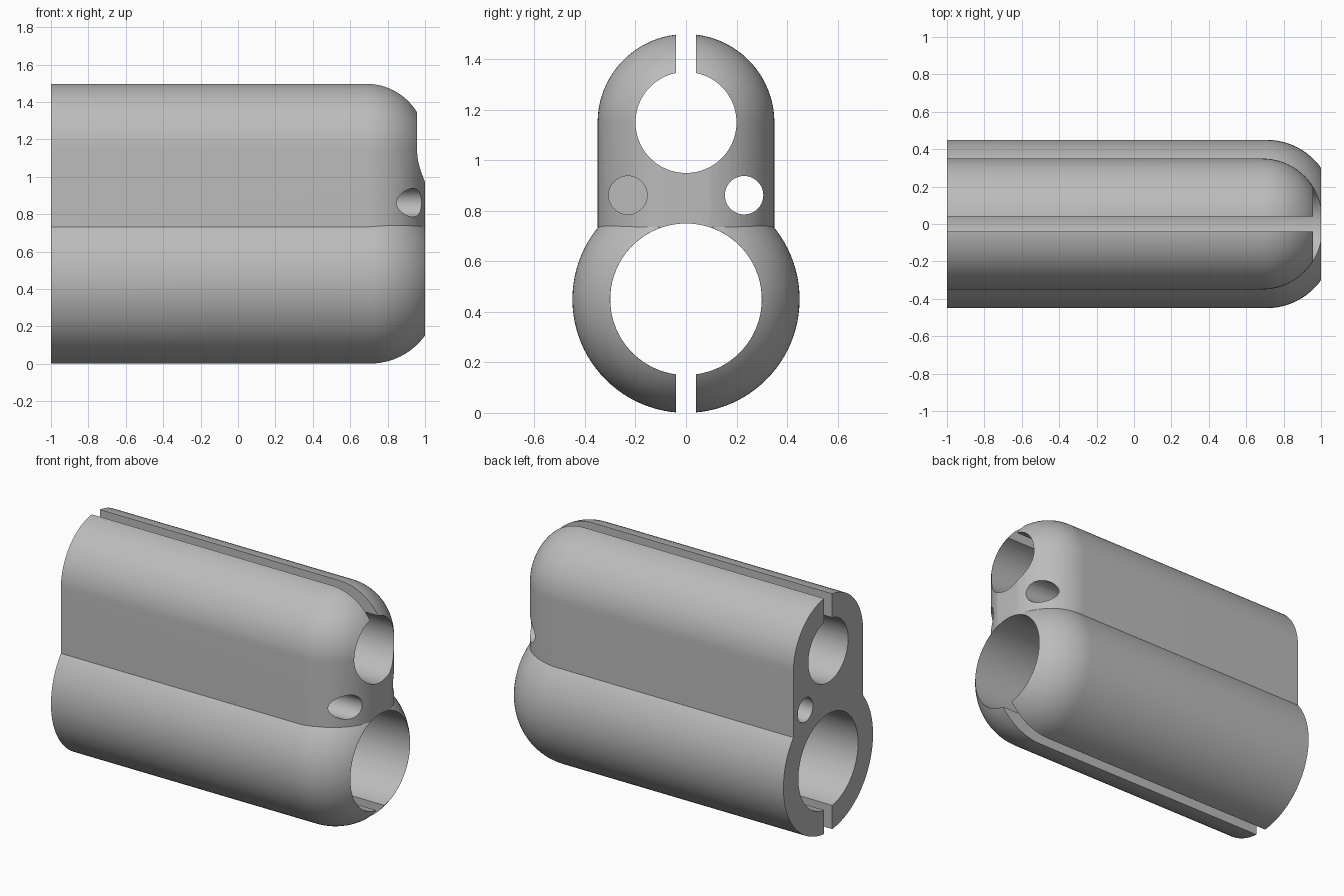
import bpy, bmesh, math
from mathutils import Matrix, Vector

cube = bpy.data.objects.get("Cube")
if cube:
    bpy.data.objects.remove(cube, do_unlink=True)

SEG = 96
LOW_Z, TOP_Z = 0.45, 1.15


def make_object(name, bm):
    bmesh.ops.recalc_face_normals(bm, faces=bm.faces)
    mesh = bpy.data.meshes.new(name)
    bm.to_mesh(mesh)
    bm.free()
    obj = bpy.data.objects.new(name, mesh)
    bpy.context.collection.objects.link(obj)
    return obj


def rounded_rod(name, radius, fillet, start, heights):
    """Rod along x with a filleted right end; two heights give a slab."""
    bm = bmesh.new()
    profile = [(-1.0, radius)]
    for i in range(21):
        a = math.pi / 2 * i / 20
        profile.append((start + fillet * math.sin(a),
                        radius - fillet + fillet * math.cos(a)))
    for z in heights:
        for x, r in profile:
            for k in range(SEG):
                t = 2 * math.pi * k / SEG
                bm.verts.new((x, r * math.cos(t), z + r * math.sin(t)))
    hull = bmesh.ops.convex_hull(bm, input=bm.verts)
    loose = set(hull["geom_interior"]) | set(hull["geom_unused"])
    bmesh.ops.delete(bm, geom=[v for v in loose if isinstance(v, bmesh.types.BMVert)],
                     context='VERTS')
    bmesh.ops.dissolve_limit(bm, angle_limit=math.radians(0.1),
                             verts=bm.verts, edges=bm.edges)
    return make_object(name, bm)


def bore(name, radius, y, z, x_from=-1.3, x_to=1.3):
    bm = bmesh.new()
    place = Matrix.Translation(((x_from + x_to) / 2, y, z)) @ Matrix.Rotation(math.pi / 2, 4, 'Y')
    bmesh.ops.create_cone(bm, cap_ends=True, segments=SEG, radius1=radius,
                          radius2=radius, depth=x_to - x_from, matrix=place)
    return make_object(name, bm)


def box(name, low, high):
    bm = bmesh.new()
    low, high = Vector(low), Vector(high)
    bmesh.ops.create_cube(bm, size=1, matrix=Matrix.Translation((low + high) / 2)
                          @ Matrix.Diagonal((*(high - low), 1)))
    return make_object(name, bm)


def combine(body, tool, operation):
    mod = body.modifiers.new(tool.name, 'BOOLEAN')
    mod.operation, mod.solver, mod.object = operation, 'EXACT', tool
    bpy.context.view_layer.update()
    graph = bpy.context.evaluated_depsgraph_get()
    result = bpy.data.meshes.new_from_object(body.evaluated_get(graph))
    body.modifiers.clear()
    body.data = result
    bpy.data.objects.remove(tool, do_unlink=True)


# Large lower tube joined to the narrower upper slab
body = rounded_rod("holder_body", 0.45, 0.36, 0.708, [LOW_Z])
combine(body, rounded_rod("upper_slab", 0.35, 0.32, 0.686, [LOW_Z + 0.02, TOP_Z]), 'UNION')

# Flat right end, main bores, pin holes (one blind) and the two slots
cutters = [
    box("end_trim", (1, -1, -1), (2, 1, 2)),
    bore("lower_bore", 0.30, 0, LOW_Z),
    bore("upper_bore", 0.20, 0, TOP_Z),
    bore("through_pin_hole", 0.076, 0.23, 0.862),
    bore("blind_pin_hole", 0.076, -0.23, 0.862, x_from=-0.8),
    box("top_slot", (-2, -0.04, TOP_Z), (2, 0.04, 2)),
    box("bottom_slot", (-2, -0.04, -1), (2, 0.04, LOW_Z)),
]
for cutter in cutters:
    combine(body, cutter, 'DIFFERENCE')

# Single grey finish
grey = bpy.data.materials.new("plain_grey")
grey.use_nodes = True
colour = (0.5, 0.5, 0.5, 1)
grey.diffuse_color = colour
grey.node_tree.nodes["Principled BSDF"].inputs["Base Color"].default_value = colour
body.data.materials.clear()
body.data.materials.append(grey)
for poly in body.data.polygons:
    poly.material_index = 0

bpy.ops.object.select_all(action='DESELECT')
body.select_set(True)
bpy.context.view_layer.objects.active = body
bpy.ops.object.shade_smooth_by_angle(angle=math.radians(20))
